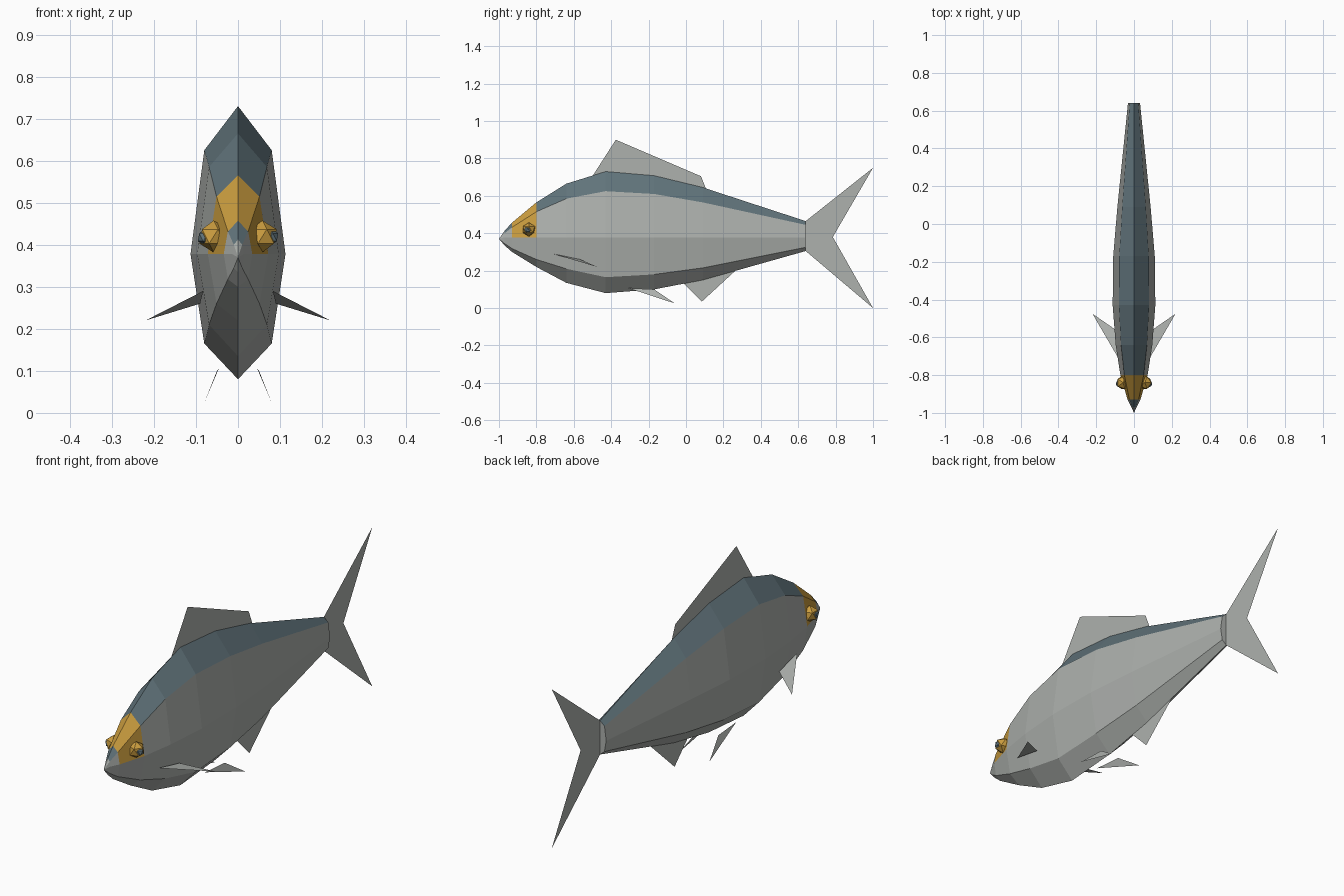
import bpy, bmesh
from mathutils import Matrix

if "Cube" in bpy.data.objects:
    bpy.data.objects.remove(bpy.data.objects["Cube"])


def material(name, rgb):
    m = bpy.data.materials.new(name)
    m.diffuse_color = (*rgb, 1)
    m.use_nodes = True
    m.node_tree.nodes["Principled BSDF"].inputs["Base Color"].default_value = m.diffuse_color
    return m


SILVER = material("silver_grey", (0.42, 0.44, 0.42))
BLUE = material("slate_blue", (0.12, 0.175, 0.20))
GOLD = material("gold", (0.60, 0.34, 0.05))


def finish(name, bm, mats):
    me = bpy.data.meshes.new(name)
    bm.to_mesh(me)
    bm.free()
    for m in mats:
        me.materials.append(m)
    ob = bpy.data.objects.new(name, me)
    bpy.context.collection.objects.link(ob)
    return ob


# Body stations: y, half width, top, upper edge, lower edge, bottom
MID = 0.378
STATIONS = [
    (-0.97, 0.014, 0.413, 0.40, 0.345, 0.335),
    (-0.93, 0.034, 0.457, 0.432, 0.318, 0.30),
    (-0.80, 0.072, 0.565, 0.515, 0.26, 0.22),
    (-0.64, 0.097, 0.665, 0.585, 0.21, 0.135),
    (-0.43, 0.113, 0.73, 0.625, 0.165, 0.08),
    (-0.17, 0.110, 0.708, 0.61, 0.18, 0.10),
    (0.09, 0.088, 0.645, 0.565, 0.215, 0.15),
    (0.64, 0.032, 0.465, 0.445, 0.325, 0.305),
]
bm = bmesh.new()
rings = []
for y, w, top, up, low, bot in STATIONS:
    e = w * 0.71
    section = [(0, top), (e, up), (w, MID), (e, low),
               (0, bot), (-e, low), (-w, MID), (-e, up)]
    rings.append([bm.verts.new((x, y, z)) for x, z in section])
nose = bm.verts.new((0, -1, 0.37))
for i in range(8):
    j = (i + 1) % 8
    bm.faces.new((nose, rings[0][i], rings[0][j]))
    for k in range(len(rings) - 1):
        f = bm.faces.new((rings[k][i], rings[k + 1][i], rings[k + 1][j], rings[k][j]))
        back, upper = i in (0, 7), i in (0, 1, 6, 7)
        if k == 1 and upper:      # face mask
            f.material_index = 2
        elif back:                # dark back
            f.material_index = 1
bm.faces.new(rings[-1])
bmesh.ops.recalc_face_normals(bm, faces=bm.faces)
finish("body", bm, [SILVER, BLUE, GOLD])


def fin(name, *polygons):
    bm = bmesh.new()
    for pts in polygons:
        bm.faces.new([bm.verts.new(p) for p in pts])
    bmesh.ops.remove_doubles(bm, verts=bm.verts, dist=0.0001)
    finish(name, bm, [SILVER])


# Centre fins
fin("dorsal_fin", [(0, -0.51, 0.69), (0, -0.375, 0.90), (0, 0.08, 0.705), (0, 0.11, 0.63)])
fin("tail_fin",
    [(0, 0.64, 0.465), (0, 1.0, 0.75), (0, 0.785, 0.38), (0, 0.64, 0.38)],
    [(0, 0.64, 0.38), (0, 0.785, 0.38), (0, 1.0, 0.0), (0, 0.64, 0.305)])
fin("anal_fin", [(0, -0.02, 0.14), (0, 0.085, 0.035), (0, 0.27, 0.205)])


def ball(name, centre, radius, mat):
    bm = bmesh.new()
    bmesh.ops.create_icosphere(bm, subdivisions=1, radius=radius,
                               matrix=Matrix.Translation(centre))
    finish(name, bm, [mat])


# Paired fins and eyes
for s, side in ((1, "right"), (-1, "left")):
    fin("pectoral_fin_" + side,
        [(s * 0.083, -0.71, 0.29), (s * 0.22, -0.475, 0.22), (s * 0.09, -0.565, 0.26)])
    fin("pelvic_fin_" + side,
        [(s * 0.045, -0.31, 0.107), (s * 0.08, -0.06, 0.025), (s * 0.05, -0.17, 0.10)])
    ball("eye_" + side, (s * 0.058, -0.84, 0.42), 0.038, GOLD)
    ball("pupil_" + side, (s * 0.077, -0.846, 0.418), 0.021, BLUE)
